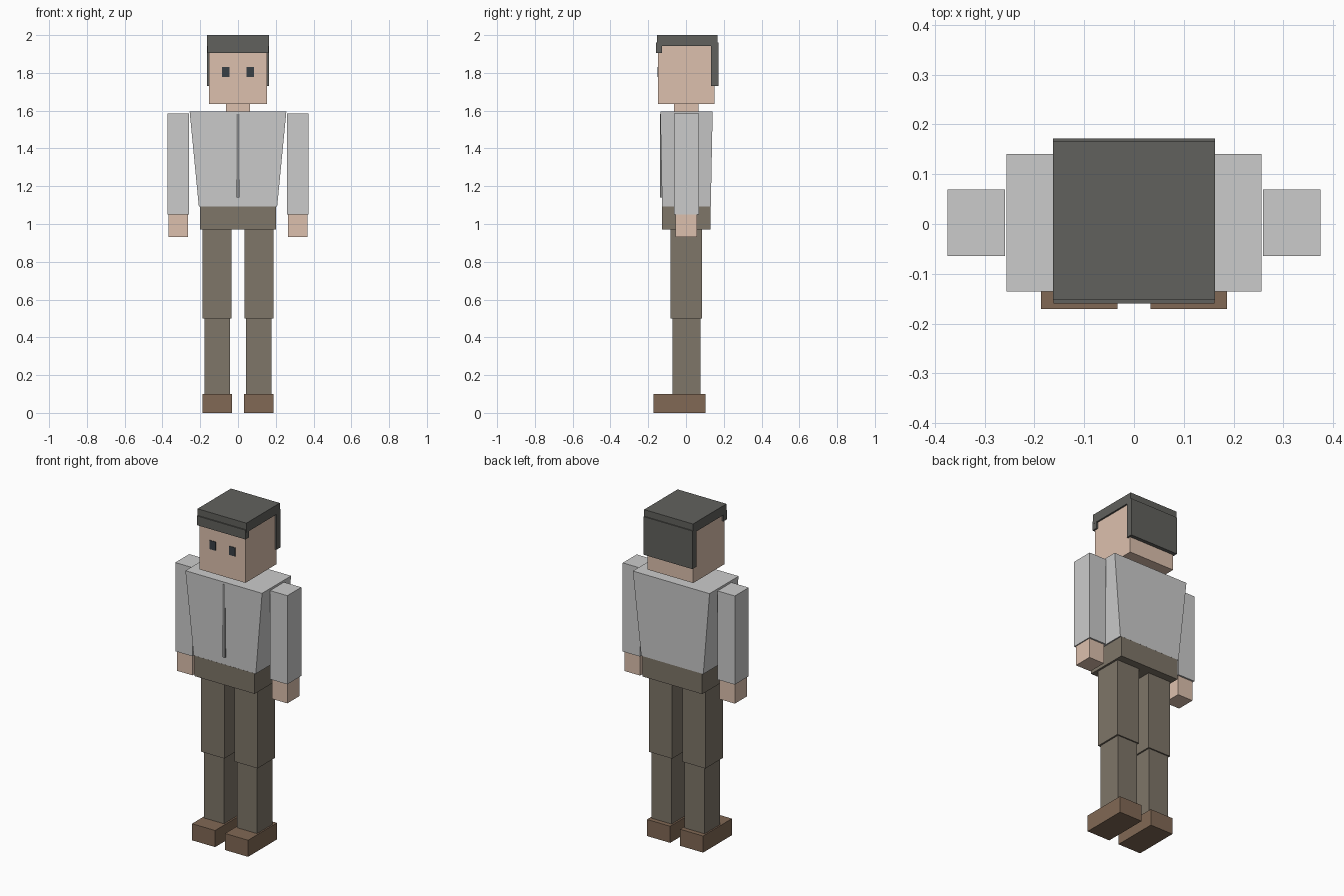
import bpy, bmesh

if "Cube" in bpy.data.objects:
    bpy.data.objects.remove(bpy.data.objects["Cube"])


def material(name, rgb):
    m = bpy.data.materials.new(name)
    m.diffuse_color = (*rgb, 1)
    m.use_nodes = True
    m.node_tree.nodes["Principled BSDF"].inputs["Base Color"].default_value = m.diffuse_color
    return m


SKIN = material("skin", (0.72, 0.53, 0.42))
HAIR = material("dark_hair", (0.12, 0.12, 0.11))
EYE = material("eye_dark", (0.04, 0.05, 0.06))
TROUSER = material("trouser_brown", (0.21, 0.18, 0.14))
SHOE = material("shoe_brown", (0.22, 0.14, 0.09))
SEAM = material("seam_grey", (0.25, 0.25, 0.25))


def box(name, x, y, z, mat=None, bottom=(1, 1)):
    """Box from (min, max) ranges; bottom scales the lower face in x and y."""
    mid = [(r[0] + r[1]) / 2 for r in (x, y, z)]
    size = [r[1] - r[0] for r in (x, y, z)]
    bm = bmesh.new()
    bmesh.ops.create_cube(bm, size=1)
    for v in bm.verts:
        low = v.co.z < 0
        for i in range(3):
            v.co[i] *= size[i] * (bottom[i] if low and i < 2 else 1)
    mesh = bpy.data.meshes.new(name)
    bm.to_mesh(mesh)
    bm.free()
    obj = bpy.data.objects.new(name, mesh)
    obj.location = mid
    if mat:
        mesh.materials.append(mat)
    bpy.context.collection.objects.link(obj)
    return obj


def pair(name, x, y, z, mat=None):
    box("left_" + name, x, y, z, mat)
    box("right_" + name, (-x[1], -x[0]), y, z, mat)


# Head and neck
box("head", (-0.153, 0.153), (-0.148, 0.15), (1.635, 1.95), SKIN)
box("neck", (-0.063, 0.063), (-0.063, 0.067), (1.595, 1.635), SKIN)
pair("eye", (0.044, 0.086), (-0.151, -0.14), (1.777, 1.83), EYE)

# Hair: cap, fringe and back panel
box("hair_cap", (-0.163, 0.163), (-0.153, 0.166), (1.943, 2.0), HAIR)
box("hair_fringe", (-0.162, 0.162), (-0.16, -0.126), (1.904, 1.96), HAIR)
box("hair_back", (-0.163, 0.163), (0.133, 0.172), (1.73, 1.96), HAIR)

# Shirt tapering to the waist, with front seam
box("torso", (-0.256, 0.256), (-0.136, 0.141), (1.093, 1.595), None, (0.81, 0.93))
box("front_seam", (-0.008, 0.008), (-0.137, -0.12), (1.14, 1.582), SEAM)
box("hips", (-0.2, 0.2), (-0.127, 0.131), (0.97, 1.093), TROUSER)

# Arms
pair("sleeve", (0.259, 0.374), (-0.064, 0.069), (1.05, 1.585))
pair("hand", (0.265, 0.368), (-0.055, 0.059), (0.93, 1.05), SKIN)

# Legs
pair("thigh", (0.034, 0.188), (-0.082, 0.084), (0.5, 0.97), TROUSER)
pair("shin", (0.043, 0.178), (-0.072, 0.076), (0.1, 0.5), TROUSER)
pair("shoe", (0.033, 0.187), (-0.171, 0.104), (0.0, 0.1), SHOE)
